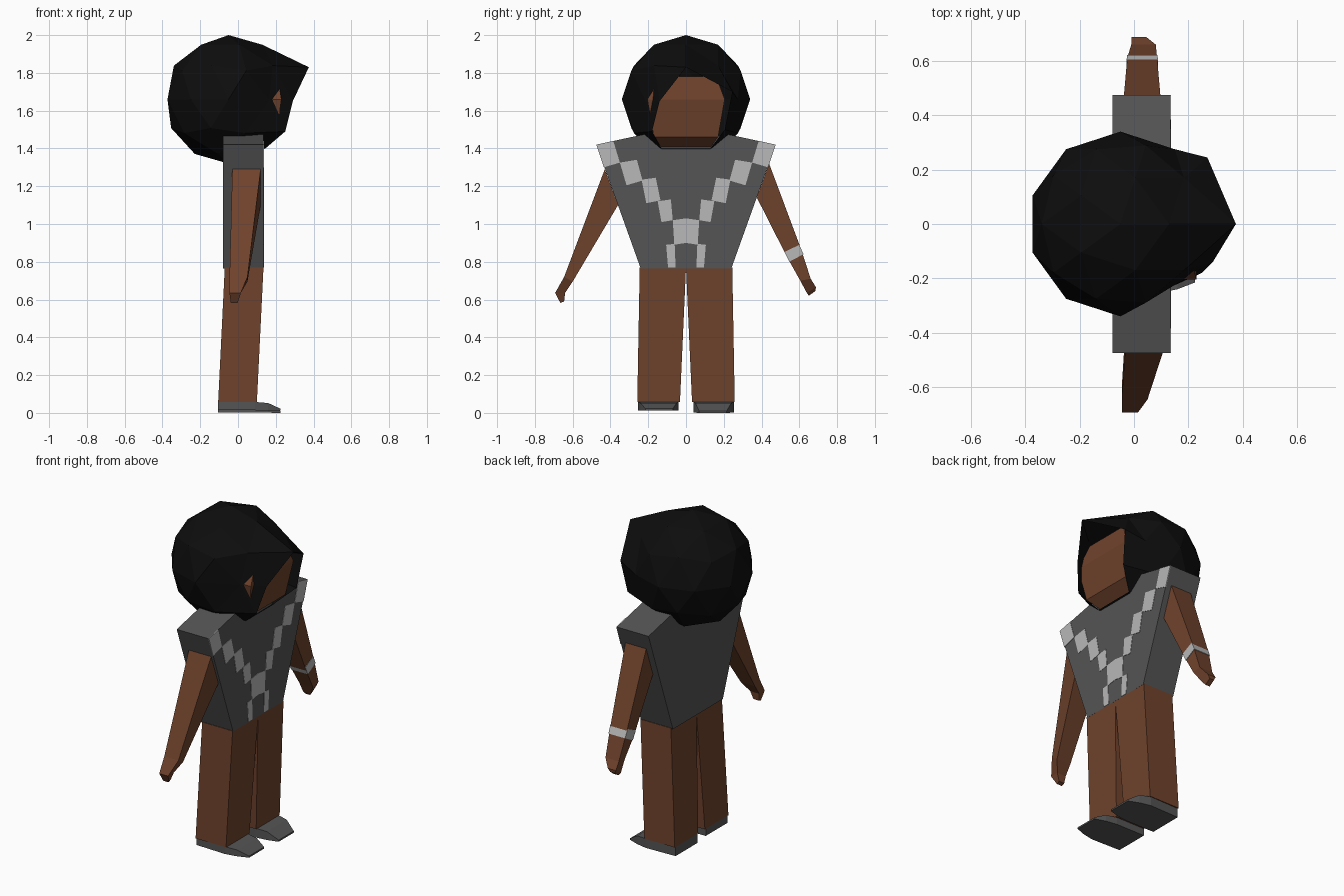
import bpy, bmesh
from mathutils import Vector

if "Cube" in bpy.data.objects:
    bpy.data.objects.remove(bpy.data.objects["Cube"])


def mat(name, r, g, b):
    m = bpy.data.materials.new(name)
    m.diffuse_color = (r, g, b, 1)
    m.use_nodes = True
    m.node_tree.nodes["Principled BSDF"].inputs["Base Color"].default_value = m.diffuse_color
    return m


SKIN = mat("brown_skin", 0.16, 0.055, 0.025)
BLACK = mat("black_hair", 0.004, 0.004, 0.004)
CLOTH = mat("dark_grey_cloth", 0.09, 0.09, 0.09)
PALE = mat("pale_grey_trim", 0.48, 0.48, 0.48)


def finish(name, bm, material):
    bmesh.ops.recalc_face_normals(bm, faces=bm.faces)
    me = bpy.data.meshes.new(name)
    bm.to_mesh(me)
    bm.free()
    me.materials.append(material)
    ob = bpy.data.objects.new(name, me)
    bpy.context.collection.objects.link(ob)
    return ob


def loft(name, rings, material):
    """Closed tube through rings that all have the same number of points."""
    bm = bmesh.new()
    vs = [[bm.verts.new(p) for p in ring] for ring in rings]
    n = len(vs[0])
    for a, b in zip(vs, vs[1:]):
        for i in range(n):
            bm.faces.new((a[i], a[(i + 1) % n], b[(i + 1) % n], b[i]))
    bm.faces.new(vs[0])
    bm.faces.new(vs[-1])
    return finish(name, bm, material)


def slab(name, profile, x0, x1, material):
    """Extrude a (y, z) profile along x."""
    return loft(name, [[(x, y, z) for y, z in profile] for x in (x0, x1)], material)


def flat_ring(z, x0, x1, y0, y1):
    return [(x0, y0, z), (x1, y0, z), (x1, y1, z), (x0, y1, z)]


def foot_ring(x, y0, y1, z0, z1):
    return [(x, y0, z0), (x, y1, z0), (x, y1, z1), (x, y0, z1)]


def arm_ring(outer, inner, x0, x1):
    return [(x0, *outer), (x1, *outer), (x1, *inner), (x0, *inner)]


def flip(rings, s):
    return [[(x, y * s, z) for x, y, z in r] for r in rings]


# torso with a dipped neckline
half = [(0.24, 0.765), (0.475, 1.42), (0.22, 1.475)]
slab("torso", half + [(0, 1.43)] + [(-y, z) for y, z in reversed(half)],
     -0.08, 0.135, CLOTH)

# stepped pale trim on the chest
steps = [
    [(0.475, 1.42), (0.385, 1.44), (0.35, 1.325), (0.435, 1.30)],
    [(0.35, 1.325), (0.26, 1.34), (0.23, 1.23), (0.315, 1.205)],
    [(0.235, 1.235), (0.16, 1.245), (0.135, 1.125), (0.21, 1.11)],
    [(0.15, 1.12), (0.08, 1.13), (0.07, 1.02), (0.13, 1.01)],
    [(0.07, 1.02), (0, 1.03), (0, 0.90), (0.062, 0.89)],
    [(0.105, 0.89), (0.06, 0.895), (0.055, 0.77), (0.095, 0.77)],
]
for s, side in ((1, "left"), (-1, "right")):
    for i, q in enumerate(steps):
        slab(f"chest_trim_{side}_{i}", [(y * s, z) for y, z in q], 0.133, 0.137, PALE)

    # legs
    loft(f"leg_{side}", flip([flat_ring(0.77, -0.07, 0.135, 0.0, 0.245),
                              flat_ring(0.058, -0.105, 0.10, 0.032, 0.258)], s), SKIN)
    # shoes
    lift = 0.0 if s > 0 else 0.012
    loft(f"shoe_{side}", flip([foot_ring(-0.105, 0.04, 0.25, 0.003 + lift, 0.058),
                               foot_ring(0.09, 0.04, 0.255, 0.002 + lift, 0.058),
                               foot_ring(0.16, 0.05, 0.24, 0.001 + lift, 0.052),
                               foot_ring(0.225, 0.07, 0.215, lift, 0.01 + lift)], s), CLOTH)

# arms: the left one is raised slightly further
loft("arm_left", [arm_ring((0.44, 1.32), (0.375, 1.14), -0.04, 0.10),
                  arm_ring((0.61, 0.865), (0.535, 0.825), -0.025, 0.085),
                  arm_ring((0.66, 0.71), (0.605, 0.70), -0.01, 0.08)], SKIN)
loft("hand_left", [arm_ring((0.66, 0.71), (0.605, 0.70), -0.01, 0.08),
                   arm_ring((0.688, 0.665), (0.64, 0.635), -0.01, 0.045),
                   arm_ring((0.685, 0.645), (0.65, 0.62), 0.0, 0.03)], SKIN)
loft("wristband", [arm_ring((0.60, 0.89), (0.522, 0.852), -0.028, 0.088),
                   arm_ring((0.622, 0.84), (0.547, 0.80), -0.025, 0.087)], PALE)
loft("arm_right", [arm_ring((-0.43, 1.29), (-0.36, 1.10), -0.03, 0.12),
                   arm_ring((-0.645, 0.72), (-0.60, 0.695), -0.045, 0.05)], SKIN)
loft("hand_right", [arm_ring((-0.645, 0.72), (-0.60, 0.695), -0.045, 0.05),
                    arm_ring((-0.693, 0.635), (-0.64, 0.635), -0.045, 0.015),
                    arm_ring((-0.665, 0.582), (-0.645, 0.59), -0.038, -0.002)], SKIN)

# head inside the hair
loft("head", [flat_ring(1.38, -0.07, 0.10, -0.11, 0.11),
              flat_ring(1.46, -0.10, 0.20, -0.17, 0.17),
              flat_ring(1.66, -0.12, 0.23, -0.205, 0.205),
              flat_ring(1.78, -0.12, 0.21, -0.13, 0.16)], SKIN)

# round hair: icosphere with an opening at the face and reshaped rim points
bm = bmesh.new()
bmesh.ops.create_icosphere(bm, subdivisions=2, radius=0.34)
bmesh.ops.translate(bm, verts=bm.verts, vec=(-0.05, 0, 1.66))
bm.verts.ensure_lookup_table()


def near(p):
    return min(bm.verts, key=lambda v: (v.co - Vector(p)).length)


peak = near((0.254, 0, 1.81))
brow_l, brow_r = near((0.273, 0.105, 1.66)), near((0.273, -0.105, 1.66))
moves = [(peak, (0.375, 0, 1.83)),
         (brow_l, (0.27, 0.245, 1.70)), (brow_r, (0.29, -0.14, 1.65)),
         (near((0.196, 0.18, 1.51)), (0.25, 0.205, 1.50)),
         (near((0.196, -0.18, 1.51)), (0.25, -0.18, 1.49)),
         (near((0.095, 0.105, 1.37)), (0.145, 0.13, 1.40)),
         (near((0.095, -0.105, 1.37)), (0.145, -0.13, 1.40)),
         (near((0.15, -0.275, 1.66)), (0.165, -0.215, 1.655))]
chin = near((0.24, 0, 1.48))
brow = {peak, brow_l, brow_r}
for v, p in moves:
    v.co = p
opening = [f for f in bm.faces if chin in f.verts or set(f.verts) == brow]
bmesh.ops.delete(bm, geom=opening, context='FACES')
finish("hair", bm, BLACK)
